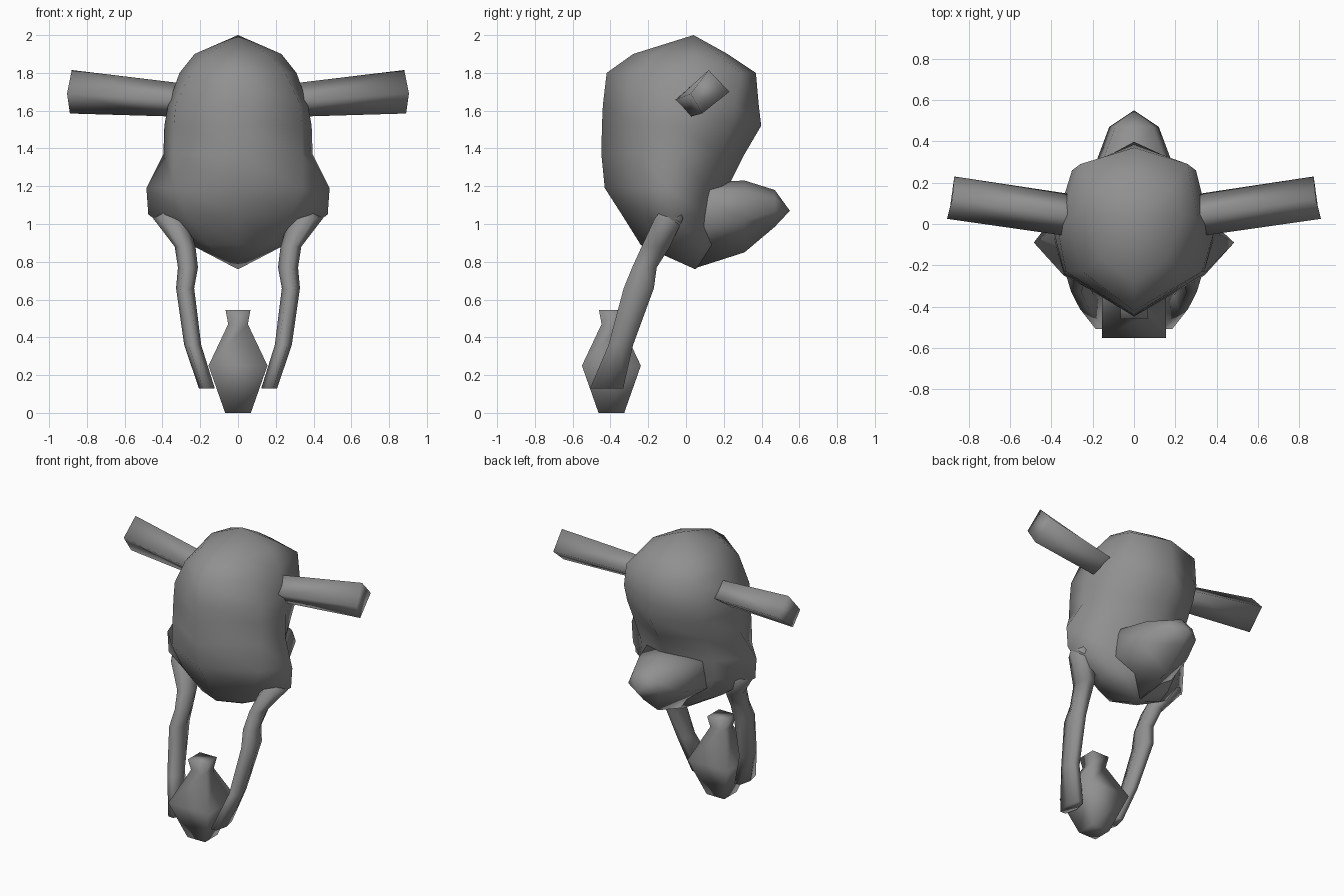
import bpy, bmesh, math

grey = bpy.data.materials.new("dark_grey")
grey.diffuse_color = (0.28, 0.28, 0.28, 1)


def loft(name, rings, mirror=False, angle=180):
    """Skin a list of rings; a ring of one point closes to an apex."""
    bm = bmesh.new()
    loops = [[bm.verts.new(p) for p in r] for r in rings]
    for a, b in zip(loops, loops[1:]):
        n = max(len(a), len(b))
        for i in range(n):
            j = (i + 1) % n
            face = []
            for v in (a[i % len(a)], a[j % len(a)], b[j % len(b)], b[i % len(b)]):
                if v not in face:
                    face.append(v)
            bm.faces.new(face)
    for end in (loops[0], loops[-1]):
        if len(end) > 2:
            bm.faces.new(end)
    bmesh.ops.recalc_face_normals(bm, faces=bm.faces)
    me = bpy.data.meshes.new(name)
    bm.to_mesh(me)
    bm.free()
    me.materials.append(grey)
    ob = bpy.data.objects.new(name, me)
    bpy.context.collection.objects.link(ob)
    if mirror:
        ob.modifiers.new("Mirror", 'MIRROR')
    bpy.ops.object.select_all(action='DESELECT')
    ob.select_set(True)
    bpy.context.view_layer.objects.active = ob
    bpy.ops.object.shade_smooth_by_angle(angle=math.radians(angle))
    return ob


def symmetric(half):
    """Complete a half outline whose first and last points lie on x = 0."""
    return half + [(-x, y, z) for x, y, z in half[-2:0:-1]]


# Body: z, front y, front-side xy, side xy, back-side xy, back y
sections = [
    (1.90, -0.28, 0.16, -0.17, 0.23, 0.04, 0.18, 0.17, 0.22),
    (1.80, -0.42, 0.25, -0.23, 0.31, 0.02, 0.26, 0.29, 0.37),
    (1.63, -0.44, 0.33, -0.23, 0.37, -0.02, 0.30, 0.26, 0.385),
    (1.52, -0.445, 0.34, -0.23, 0.39, -0.03, 0.29, 0.24, 0.398),
    (1.37, -0.448, 0.34, -0.24, 0.395, -0.04, 0.28, 0.18, 0.31),
    (1.19, -0.43, 0.34, -0.25, 0.485, -0.09, 0.28, 0.10, 0.22),
    (1.05, -0.34, 0.28, -0.22, 0.475, -0.09, 0.28, 0.08, 0.20),
    (0.89, -0.24, 0.16, -0.17, 0.25, -0.04, 0.20, 0.10, 0.18),
]
rings = [[(0, 0.04, 2.0)]]
for z, yf, x1, y1, x2, y2, x3, y3, yb in sections:
    rings.append(symmetric([(0, yf, z), (x1, y1, z), (x2, y2, z), (x3, y3, z), (0, yb, z)]))
rings.append([(0, 0.05, 0.76)])
loft("body", rings)

# Tail: y, top z, upper x/z, lower x/z, bottom z
tail = [
    (0.06, 1.22, 0.24, 1.18, 0.24, 0.98, 0.77),
    (0.31, 1.23, 0.15, 1.18, 0.18, 1.02, 0.85),
    (0.47, 1.18, 0.09, 1.14, 0.12, 1.07, 0.985),
]
rings = [symmetric([(0, y, t), (xu, y, zu), (xl, y, zl), (0, y, b)])
         for y, t, xu, zu, xl, zl, b in tail]
loft("tail", [[(0, -0.05, 1.05)]] + rings + [[(0, 0.55, 1.07)]])

# Outstretched arms: four-sided beams
loft("arms", [
    [(0.20, 0.03, 1.735), (0.20, 0.12, 1.65), (0.22, 0.01, 1.57), (0.25, -0.07, 1.65)],
    [(0.34, 0.05, 1.75), (0.34, 0.15, 1.66), (0.38, 0.03, 1.57), (0.38, -0.05, 1.66)],
    [(0.88, 0.12, 1.815), (0.87, 0.23, 1.70), (0.89, 0.085, 1.585), (0.905, 0.025, 1.69)],
], mirror=True)

# Legs: centre x, y, z and half widths, growing out of the hips
stations = [
    (0.36, -0.09, 1.03, 0.09, 0.075),
    (0.28, -0.16, 0.88, 0.055, 0.075),
    (0.265, -0.22, 0.77, 0.053, 0.065),
    (0.28, -0.25, 0.66, 0.048, 0.08),
    (0.24, -0.345, 0.36, 0.045, 0.065),
    (0.165, -0.42, 0.13, 0.042, 0.088),
]
rings = [[(x + rx * math.cos(a * math.pi / 3), y + ry * math.sin(a * math.pi / 3) / 0.866, z)
          for a in range(6)] for x, y, z, rx, ry in stations]
loft("legs", [[(0.37, -0.07, 1.15)]] + rings, mirror=True)

# Square vase held between the feet
loft("vase", [[(sx * r, -0.395 + sy * r, z) for sx, sy in ((-1, -1), (1, -1), (1, 1), (-1, 1))]
              for r, z in ((0.068, 0), (0.156, 0.25), (0.052, 0.47), (0.066, 0.545))])
